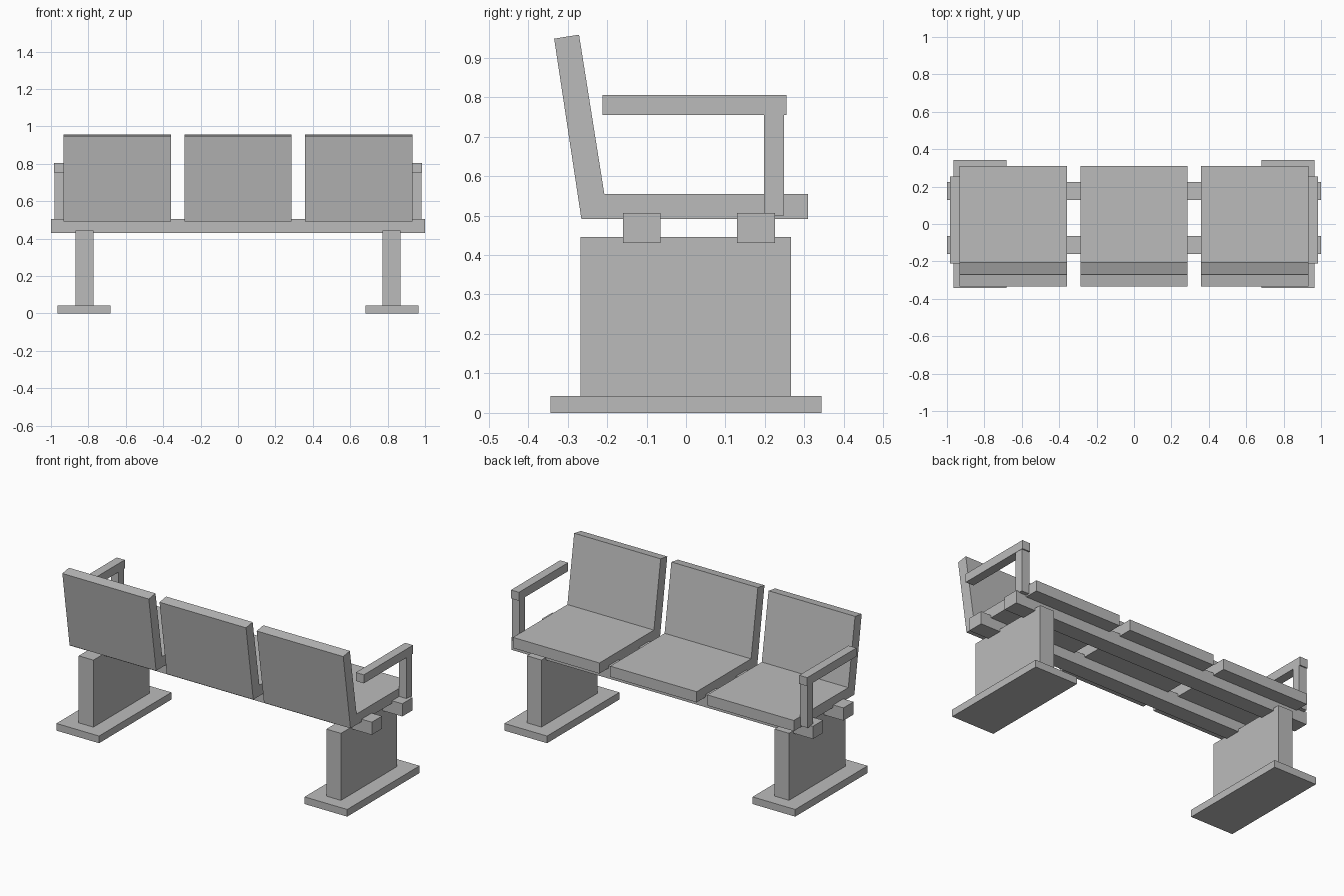
import bpy
import bmesh

cube = bpy.data.objects.get("Cube")
if cube:
    bpy.data.objects.remove(cube, do_unlink=True)

grey = bpy.data.materials.new("plain grey")
grey.use_nodes = True
colour = (0.5, 0.5, 0.5, 1)
grey.diffuse_color = colour
grey.node_tree.nodes["Principled BSDF"].inputs["Base Color"].default_value = colour


def prism(name, profile, x0, x1):
    """Extrude a side profile of (y, z) points from x0 to x1."""
    bm = bmesh.new()
    face = bm.faces.new([bm.verts.new((x0, y, z)) for y, z in profile])
    out = bmesh.ops.extrude_face_region(bm, geom=[face])
    moved = [v for v in out["geom"] if isinstance(v, bmesh.types.BMVert)]
    bmesh.ops.translate(bm, verts=moved, vec=(x1 - x0, 0, 0))
    bmesh.ops.recalc_face_normals(bm, faces=bm.faces)
    mesh = bpy.data.meshes.new(name)
    bm.to_mesh(mesh)
    bm.free()
    mesh.materials.append(grey)
    obj = bpy.data.objects.new(name, mesh)
    bpy.context.collection.objects.link(obj)
    return obj


def box(name, x, y, z):
    """Box from (min, max) pairs."""
    return prism(name, [(y[0], z[0]), (y[1], z[0]), (y[1], z[1]), (y[0], z[1])], *x)


# Two long rails carrying the seats
for name, y in (("rear", -0.112), ("front", 0.177)):
    box(name + "_rail", (-1, 1), (y - 0.048, y + 0.048), (0.43, 0.506))

# Three seats, each with its leaning backrest in one bent slab
seat_profile = [(-0.265, 0.491), (0.309, 0.491), (0.309, 0.555),
                (-0.207, 0.555), (-0.271, 0.958), (-0.334, 0.948)]
for name, x in (("right", -0.645), ("middle", 0), ("left", 0.645)):
    prism(name + "_seat", seat_profile, x - 0.287, x + 0.287)

# Pedestals and armrests at both ends
for name, s in (("right", -1), ("left", 1)):
    def span(a, b):
        return tuple(sorted((s * a, s * b)))

    box(name + "_foot_plate", span(0.682, 0.965), (-0.343, 0.343), (0, 0.043))
    box(name + "_pedestal", span(0.773, 0.87), (-0.267, 0.266), (0.043, 0.445))
    box(name + "_arm_post", span(0.93, 0.981), (0.197, 0.248), (0.5, 0.756))
    box(name + "_arm_rest", span(0.93, 0.983), (-0.211, 0.255), (0.754, 0.805))
